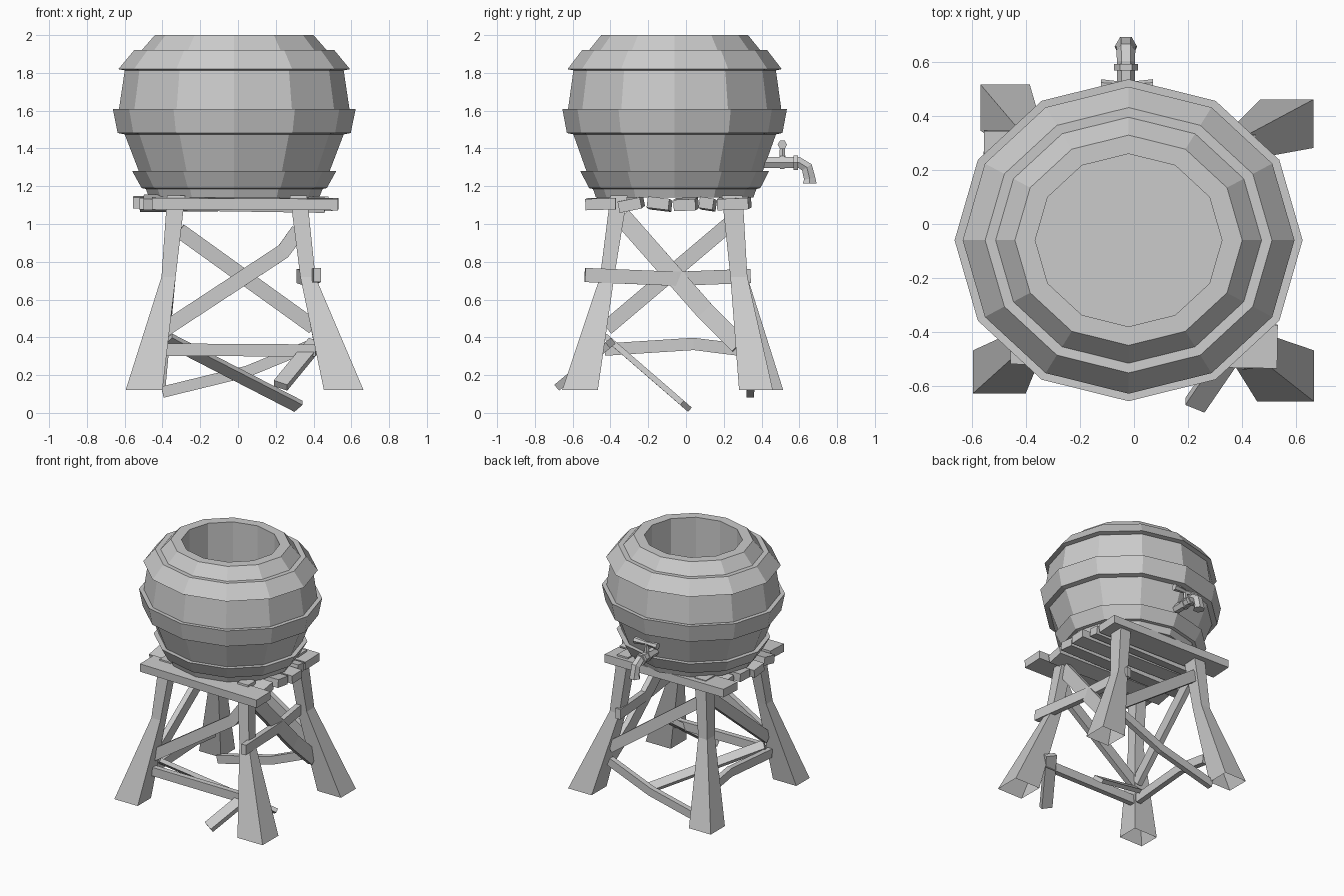
import bpy
import bmesh
from math import cos, sin, pi
from mathutils import Vector

cube = bpy.data.objects.get("Cube")
if cube:
    bpy.data.objects.remove(cube, do_unlink=True)

grey = bpy.data.materials.new("plain grey")
grey.use_nodes = True
colour = (0.6, 0.6, 0.6, 1)
grey.diffuse_color = colour
for node in grey.node_tree.nodes:
    if node.type == 'BSDF_PRINCIPLED':
        node.inputs["Base Color"].default_value = colour

X, Y, Z = Vector((1, 0, 0)), Vector((0, 1, 0)), Vector((0, 0, 1))


def loft(name, rings, closed=False, open_start=False):
    """Skin a list of equal point rings; cap the ends or join them."""
    bm = bmesh.new()
    loops = [[bm.verts.new(p) for p in ring] for ring in rings]
    pairs = list(zip(loops, loops[1:]))
    if closed:
        pairs.append((loops[-1], loops[0]))
    else:
        bm.faces.new(loops[-1])
        if not open_start:
            bm.faces.new(loops[0])
    for a, b in pairs:
        for i in range(len(a)):
            j = (i + 1) % len(a)
            bm.faces.new((a[i], a[j], b[j], b[i]))
    bmesh.ops.recalc_face_normals(bm, faces=bm.faces)
    mesh = bpy.data.meshes.new(name)
    bm.to_mesh(mesh)
    bm.free()
    mesh.materials.append(grey)
    obj = bpy.data.objects.new(name, mesh)
    bpy.context.collection.objects.link(obj)


def sweep(name, points, section, side, scales=None):
    """Carry a flat section along a path; side is its first axis."""
    points = [Vector(p) for p in points]
    scales = scales or [1] * len(points)
    rings = []
    for i, p in enumerate(points):
        along = (points[min(i + 1, len(points) - 1)] - points[max(i - 1, 0)]).normalized()
        u = (side - along * side.dot(along)).normalized()
        v = along.cross(u)
        rings.append([p + (u * a + v * b) * scales[i] for a, b in section])
    loft(name, rings)


def rect(thick, width):
    a, b = thick / 2, width / 2
    return [(-a, -b), (a, -b), (a, b), (-a, b)]


hexagon = [(cos(i * pi / 3), sin(i * pi / 3)) for i in range(6)]


def barrel_ring(r, z):
    """Twelve-sided oval ring around the barrel axis."""
    return [(-0.02 + r * cos(i * pi / 6), -0.06 + 0.925 * r * sin(i * pi / 6), z)
            for i in range(12)]


# Barrel shell with a straight well open at the top
shell = [(0.45, 1.14), (0.505, 1.28), (0.58, 1.475), (0.61, 1.61), (0.58, 1.81),
         (0.49, 1.92), (0.42, 2), (0.345, 2), (0.345, 1.17)]
loft("barrel", [barrel_ring(r, z) for r, z in shell])

# Hoops: lower radius and height, upper radius and height
hoops = {"lower_hoop": (0.49, 1.19, 0.54, 1.28),
         "middle_hoop": (0.617, 1.482, 0.643, 1.61),
         "upper_hoop": (0.613, 1.82, 0.53, 1.92)}
for name, (r0, z0, r1, z1) in hoops.items():
    profile = [(r0, z0), (r1, z1), (r1 - 0.07, z1 - 0.003), (r0 - 0.05, z0 - 0.01)]
    loft(name, [barrel_ring(r, z) for r, z in profile], closed=True)


# Hollow legs flare out below a knee
def box_ring(x0, x1, y0, y1, z):
    return [(x0, y0, z), (x1, y0, z), (x1, y1, z), (x0, y1, z)]


feet = {"front_right_leg": (-1, -1, (-0.595, -0.4, -0.626, -0.467)),
        "front_left_leg": (1, -1, (0.455, 0.665, -0.656, -0.467)),
        "back_right_leg": (-1, 1, (-0.567, -0.385, 0.345, 0.515)),
        "back_left_leg": (1, 1, (0.467, 0.663, 0.281, 0.46))}
for name, (sx, sy, foot) in feet.items():
    knee_x = (0.33, 0.41) if sx > 0 else (-0.405, -0.33)
    top_x = (0.275, 0.365) if sx > 0 else (-0.375, -0.28)
    knee_y = (0.235, 0.325) if sy > 0 else (-0.455, -0.38)
    top_y = (0.19, 0.3) if sy > 0 else (-0.4, -0.31)
    loft(name, [box_ring(*foot, 0.12), box_ring(*knee_x, *knee_y, 0.72),
                box_ring(*top_x, *top_y, 1.15)], open_start=True)

# Uneven deck planks: y centre, width, x ends, z ends, sideways tilt
planks = [(-0.445, 0.16, -0.455, 0.53, 1.11, 1.105, -0.03),
          (-0.29, 0.12, -0.5, 0.46, 1.115, 1.1, -0.2),
          (-0.14, 0.115, -0.52, 0.48, 1.1, 1.11, 0.12),
          (0.0, 0.115, -0.5, 0.5, 1.11, 1.1, -0.04),
          (0.115, 0.075, -0.46, 0.45, 1.1, 1.11, 0.15),
          (0.255, 0.165, -0.555, 0.45, 1.115, 1.105, -0.04)]
for i, (y, width, x0, x1, z0, z1, tilt) in enumerate(planks):
    sweep(f"deck_plank_{i + 1}", [(x0, y + 0.008, z0), (x1, y - 0.008, z1)],
          rect(0.06, width), Vector((0, tilt, 1)))

# Braces between the legs, some bent
braces = {
    "front_diagonal": (Y, 0.08, [(-0.4, -0.45, 0.435), (0.24, -0.4, 0.855), (0.32, -0.39, 0.965)]),
    "front_rail": (Y, 0.065, [(-0.4, -0.47, 0.335), (0.41, -0.47, 0.33)]),
    "back_diagonal": (Y, 0.08, [(-0.31, 0.27, 0.965), (0.4, 0.33, 0.455)]),
    "back_rail": (Y, 0.06, [(-0.4, 0.34, 0.11), (0.05, 0.345, 0.22), (0.39, 0.35, 0.36)]),
    "left_diagonal": (X, 0.1, [(0.33, -0.34, 1.04), (0.395, 0.1, 0.54), (0.43, 0.28, 0.36)]),
    "left_rail": (X, 0.075, [(0.42, -0.535, 0.73), (0.375, -0.05, 0.71), (0.33, 0.34, 0.725)]),
    "right_diagonal": (X, 0.08, [(-0.38, -0.42, 0.45), (-0.33, 0.23, 1)]),
    "right_rail": (X, 0.065, [(-0.4, -0.43, 0.335), (-0.39, 0.04, 0.365), (-0.4, 0.28, 0.335)]),
}
for name, (side, width, path) in braces.items():
    sweep(name, path, rect(0.04, width), side)

# Braces that have come loose at one end
sweep("fallen_long_brace", [(-0.37, -0.41, 0.39), (0.32, 0, 0.035)],
      rect(0.03, 0.07), Vector((0, 0.66, 0.75)))
sweep("fallen_short_brace", [(0.225, -0.67, 0.145), (0.41, -0.4, 0.37)],
      rect(0.08, 0.04), X)

# Tap on the back of the barrel
tx = -0.03
sweep("tap_pipe", [(tx, 0.4, 1.325), (tx, 0.6, 1.325), (tx, 0.64, 1.3),
                   (tx, 0.655, 1.24), (tx, 0.655, 1.215)],
      hexagon, X, [0.033, 0.033, 0.035, 0.035, 0.042])
for name, y, r in (("tap_valve_body", 0.51, 0.04), ("tap_collar", 0.58, 0.044)):
    sweep(name, [(tx, y - 0.012, 1.325), (tx, y + 0.012, 1.325)], hexagon, X, [r, r])
sweep("tap_stem", [(tx, 0.51, 1.33), (tx, 0.51, 1.42)], hexagon, X, [0.02, 0.014])
sweep("tap_handle", [(-0.122, 0.51, 1.42), (tx, 0.51, 1.42), (0.07, 0.51, 1.42)],
      hexagon, Y, [0.025, 0.014, 0.025])
